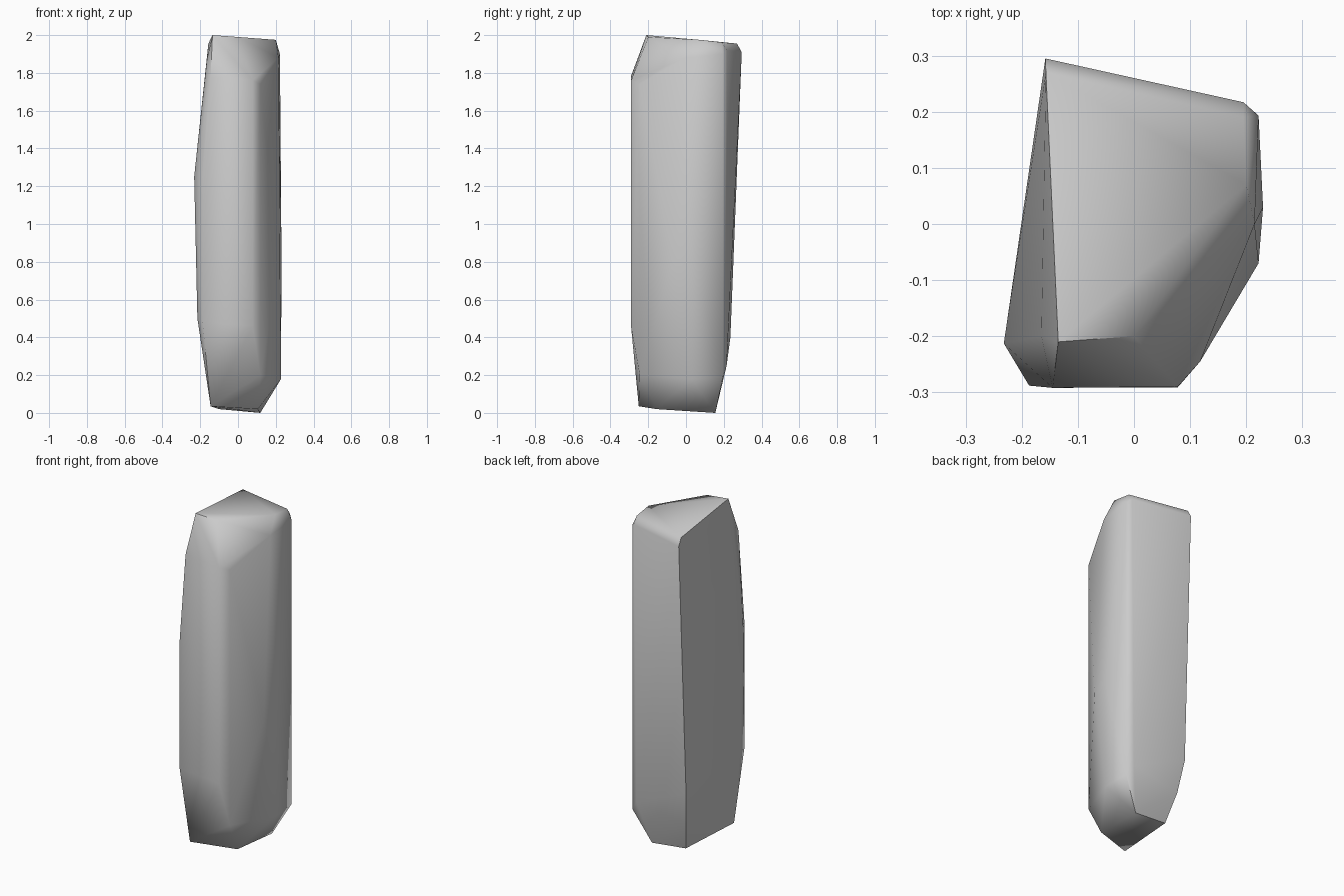
import bpy
import bmesh
import math

# Irregular standing stone: rough rings of corners wrapped in a convex hull
rings = [
    # tilted foot
    [(-0.145, -0.25, 0.035), (0.105, -0.155, 0.02), (0.118, 0.155, 0.0), (-0.10, 0.145, 0.02)],
    # lower shoulder
    [(-0.215, -0.205, 0.50), (-0.187, -0.288, 0.48), (0.078, -0.291, 0.46),
     (0.118, -0.245, 0.20), (0.228, 0.03, 0.18), (0.22, 0.195, 0.19),
     (0.18, 0.215, 0.25), (-0.165, 0.235, 0.40), (-0.14, 0.20, 0.20)],
    # waist
    [(-0.232, -0.213, 1.25), (-0.187, -0.288, 1.25), (0.222, -0.07, 0.80), (0.23, 0.03, 0.85)],
    # upper shoulder
    [(-0.165, -0.20, 1.87), (-0.145, -0.292, 1.78), (0.078, -0.29, 1.76),
     (0.118, -0.245, 1.74), (0.215, 0.0, 1.88), (0.222, 0.193, 1.90),
     (0.195, 0.217, 1.92), (-0.158, 0.295, 1.91)],
    # sloping crown
    [(-0.135, -0.21, 2.0), (0.0, -0.20, 1.99), (0.20, 0.07, 1.975),
     (0.195, 0.19, 1.962), (-0.157, 0.27, 1.955)],
]

bm = bmesh.new()
for ring in rings:
    for co in ring:
        bm.verts.new(co)
hull = bmesh.ops.convex_hull(bm, input=bm.verts)
loose = {g for g in hull["geom_interior"] + hull["geom_unused"]
         if isinstance(g, bmesh.types.BMVert)}
bmesh.ops.delete(bm, geom=list(loose), context='VERTS')
bmesh.ops.recalc_face_normals(bm, faces=bm.faces)

mesh = bpy.data.meshes.new("standing_stone")
bm.to_mesh(mesh)
bm.free()
stone = bpy.data.objects.new("standing_stone", mesh)
bpy.context.collection.objects.link(stone)

# Soft shading with only the hardest edges kept
bpy.context.view_layer.objects.active = stone
stone.select_set(True)
bpy.ops.object.shade_smooth_by_angle(angle=math.radians(65))
